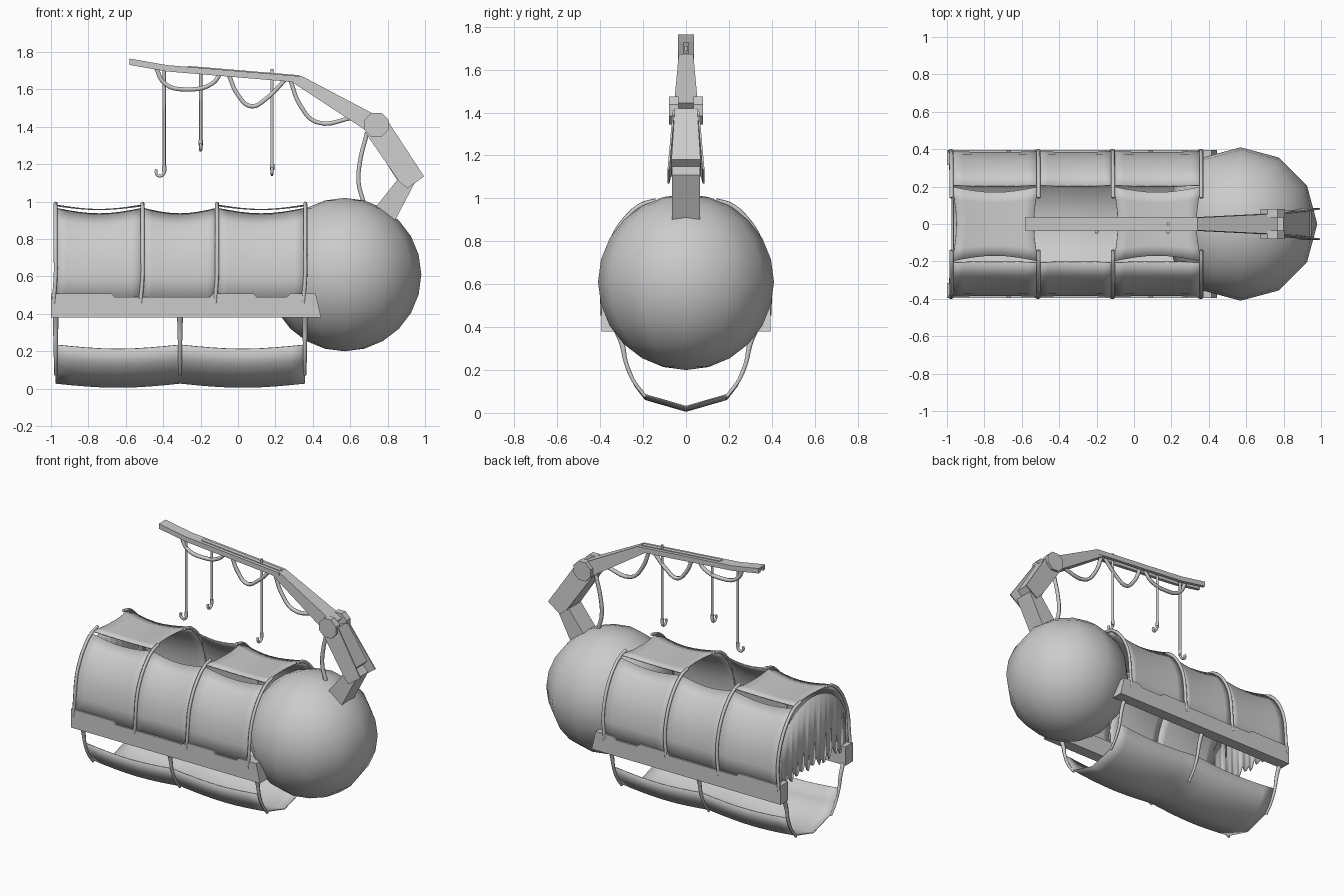
import bpy, bmesh, math, random
from mathutils import Vector

cube = bpy.data.objects.get("Cube")
if cube:
    bpy.data.objects.remove(cube, do_unlink=True)

GREY = 0.6
mat = bpy.data.materials.new("plain grey")
mat.use_nodes = True
mat.diffuse_color = (GREY, GREY, GREY, 1)
mat.node_tree.nodes["Principled BSDF"].inputs["Base Color"].default_value = (GREY, GREY, GREY, 1)


def add(name, verts, faces, smooth=False):
    mesh = bpy.data.meshes.new(name)
    mesh.from_pydata([tuple(v) for v in verts], [], faces)
    bm = bmesh.new()
    bm.from_mesh(mesh)
    bmesh.ops.recalc_face_normals(bm, faces=bm.faces)
    bm.to_mesh(mesh)
    bm.free()
    mesh.materials.append(mat)
    for p in mesh.polygons:
        p.use_smooth = smooth
    obj = bpy.data.objects.new(name, mesh)
    bpy.context.collection.objects.link(obj)
    return obj


def solid(name, outline, near, far):
    """Extrude an x-z outline between two y values, given per point or once."""
    n = len(outline)
    near = near if isinstance(near, list) else [near] * n
    far = far if isinstance(far, list) else [far] * n
    verts = [(x, y, z) for (x, z), y in zip(outline, near)]
    verts += [(x, y, z) for (x, z), y in zip(outline, far)]
    faces = [list(range(n)), list(range(n, 2 * n))]
    faces += [(i, (i + 1) % n, n + (i + 1) % n, n + i) for i in range(n)]
    return add(name, verts, faces)


def sheet(name, rows, thick=0.006):
    """Thin smooth cloth through rows of points."""
    w = len(rows[0])
    faces = [(r * w + c, r * w + c + 1, (r + 1) * w + c + 1, (r + 1) * w + c)
             for r in range(len(rows) - 1) for c in range(w - 1)]
    obj = add(name, [p for row in rows for p in row], faces, True)
    mod = obj.modifiers.new("thickness", "SOLIDIFY")
    mod.thickness = thick
    mod.offset = 0
    return obj


def tube(name, points, radius, smooth_path=True, taper=None):
    """Round cord through points, turned into a mesh."""
    curve = bpy.data.curves.new(name, "CURVE")
    curve.dimensions = "3D"
    curve.bevel_depth = radius
    curve.bevel_resolution = 1
    curve.resolution_u = 5
    curve.use_fill_caps = True
    spline = curve.splines.new("BEZIER" if smooth_path else "POLY")
    pts = spline.bezier_points if smooth_path else spline.points
    pts.add(len(points) - 1)
    for i, (p, co) in enumerate(zip(pts, points)):
        p.co = co if smooth_path else (*co, 1)
        p.radius = taper[i] if taper else 1
        if smooth_path:
            p.handle_left_type = p.handle_right_type = "AUTO"
    temp = bpy.data.objects.new(name + " path", curve)
    bpy.context.collection.objects.link(temp)
    deps = bpy.context.evaluated_depsgraph_get()
    mesh = bpy.data.meshes.new_from_object(temp.evaluated_get(deps))
    bpy.data.objects.remove(temp, do_unlink=True)
    mesh.materials.clear()
    mesh.materials.append(mat)
    for p in mesh.polygons:
        p.use_smooth = True
    obj = bpy.data.objects.new(name, mesh)
    bpy.context.collection.objects.link(obj)


# Round tank
bpy.ops.mesh.primitive_uv_sphere_add(segments=12, ring_count=12, radius=0.41, location=(0.57, 0, 0.61))
tank = bpy.context.object
tank.name = "round_tank"
tank.data.materials.append(mat)
bpy.ops.object.shade_smooth()

# Side rails with stepped top edges
rail = [(-1, 0.38), (0.445, 0.38), (0.415, 0.51), (0.28, 0.51), (0.26, 0.49), (0.1, 0.49),
        (0.08, 0.51), (-0.13, 0.51), (-0.15, 0.49), (-0.66, 0.49), (-0.68, 0.51), (-1, 0.51)]
for side, s in (("left", 1), ("right", -1)):
    solid(f"rail_{side}", rail, 0.315 * s, 0.395 * s)

# Upper hoops and cloth walls
arch = [(0.383, 0.45), (0.386, 0.6), (0.373, 0.71), (0.338, 0.81), (0.28, 0.9), (0.205, 0.965)]
hoops = [-0.975, -0.51, -0.112, 0.36]
for s in (1, -1):
    for x in hoops:
        path = [(x - 0.012 * (z < 0.6), s * (y + 0.004), z + 0.004) for y, z in arch]
        tube("upper_hoop", path + [(x, s * 0.14, 0.99)], 0.011)
    for a, b in zip(hoops, hoops[1:]):
        rows = []
        for i in range(9):
            t = i / 8
            sag = 0.03 * math.sin(math.pi * t)
            rows.append([(a + (b - a) * t, s * y * (1 - 0.4 * sag), z - sag * max(0, (z - 0.5) / 0.47))
                         for y, z in arch])
        sheet("wall_cloth", rows)

# Roof cloths over the two end bays
for a, b in ((hoops[0], hoops[1]), (hoops[2], hoops[3])):
    rows = []
    for i in range(9):
        t = i / 8
        bow = math.sin(math.pi * t)
        row = []
        for j in range(7):
            v = j / 3 - 1
            pull = 0.025 * (1 - v * v) * (1 - 2 * t)
            row.append((a + (b - a) * t + pull, v * (0.2 - 0.03 * bow), 0.978 - 0.02 * bow))
        rows.append(row)
    sheet("roof_cloth", rows)

# Torn curtain closing the open end
random.seed(4)
top_row, bottom_row = [], []
for i in range(37):
    y = -0.36 + 0.02 * i
    top_row.append((-0.965, y, 0.6 + 0.365 * math.sqrt(max(0, 1 - (y / 0.385) ** 2))))
    bottom_row.append((-0.965, y, 0.47 + (0.05 if i % 3 == 1 else 0) + random.uniform(-0.015, 0.03)))
sheet("end_curtain", [top_row, bottom_row])

# Lower hull cloth, slack between its ribs
belly = [(-0.275, 0.235), (-0.24, 0.15), (-0.19, 0.085), (0, 0.03),
         (0.19, 0.085), (0.24, 0.15), (0.275, 0.235)]
ribs = [-0.975, -0.31, 0.358]
rows = []
for i in range(17):
    t = i / 16
    sag = 0.022 * abs(math.sin(2 * math.pi * t))
    rows.append([(ribs[0] + (ribs[2] - ribs[0]) * t, y, z - sag) for y, z in belly])
sheet("belly_cloth", rows)
for s in (1, -1):
    for x in ribs:
        tube("lower_rib", [(x, s * y, z) for y, z in
                           ((0.325, 0.39), (0.298, 0.32), (0.28, 0.235), (0.245, 0.15), (0.19, 0.075))],
             0.014, taper=[1.1, 1, 0.8, 0.7, 0.6])

# Boom: a channel made of a top plate and two cheeks
top = [(-0.58, 1.765), (-0.38, 1.73), (0.34, 1.67)]
def drop(d):
    return top + [(x, z - d) for x, z in reversed(top)]
solid("boom_top", drop(0.012), -0.037, 0.037)
for s in (1, -1):
    solid("boom_cheek", drop(0.034), 0.014 * s, 0.037 * s)
solid("boom_strip", [(-0.27, 1.721), (0.33, 1.671), (0.33, 1.676), (-0.27, 1.726)], -0.015, 0.015)

# Upper arm, elbow and forearm
w = [0.034, 0.034, 0.055, 0.055]
solid("upper_arm", [(0.28, 1.645), (0.34, 1.672), (0.77, 1.445), (0.7, 1.37)], [-v for v in w], w)
w = [0.052, 0.052, 0.068, 0.068]
solid("forearm", [(0.69, 1.37), (0.8, 1.42), (0.94, 1.18), (0.86, 1.1)], [-v for v in w], w)
for s in (1, -1):
    disc = [(0.74 + 0.07 * math.cos(k * math.pi / 4 + 0.39), 1.41 + 0.07 * math.sin(k * math.pi / 4 + 0.39))
            for k in range(8)]
    solid("elbow_disc", disc, 0.035 * s, 0.08 * s)
    solid("forearm_plate", [(0.68, 1.37), (0.805, 1.425), (0.995, 1.135), (0.905, 1.07), (0.86, 1.11)],
          [v * s for v in (0.052, 0.052, 0.077, 0.077, 0.068)],
          [v * s for v in (0.06, 0.06, 0.086, 0.086, 0.076)])
solid("shoulder_post", [(0.89, 1.165), (0.95, 1.11), (0.84, 0.9), (0.72, 0.95)], -0.066, 0.066)

# Slack cables
for cable in ([(-0.44, 1.72), (-0.39, 1.63), (-0.27, 1.6), (-0.14, 1.63), (-0.09, 1.69)],
              [(-0.05, 1.68), (0, 1.57), (0.07, 1.51), (0.15, 1.55), (0.25, 1.65)],
              [(0.28, 1.65), (0.33, 1.52), (0.42, 1.425), (0.62, 1.45)],
              [(0.69, 1.37), (0.65, 1.2), (0.645, 1.1), (0.67, 1.0)]):
    tube("slack_cable", [(x, 0, z) for x, z in cable], 0.013)

# Hanging rods with hooks; each hook turns toward its own direction
for x, low, d in ((-0.395, 1.15, (-1, 0)), (-0.2, 1.29, (0, -1)), (0.182, 1.16, (0, -1))):
    tube("hook_rod", [(x, 0, 1.71), (x, 0, low)], 0.009, False)
    bend = []
    for k in range(8):
        a = math.pi * k / 6
        r = 0.022 * (1 - math.cos(a))
        bend.append((x + d[0] * r, d[1] * r, low + 0.01 - 0.024 * math.sin(a)))
    tube("hook", bend, 0.009, False)
    tube("hook_collar", [(x, 0, low + 0.01), (x, 0, low + 0.04)], 0.012, False)
